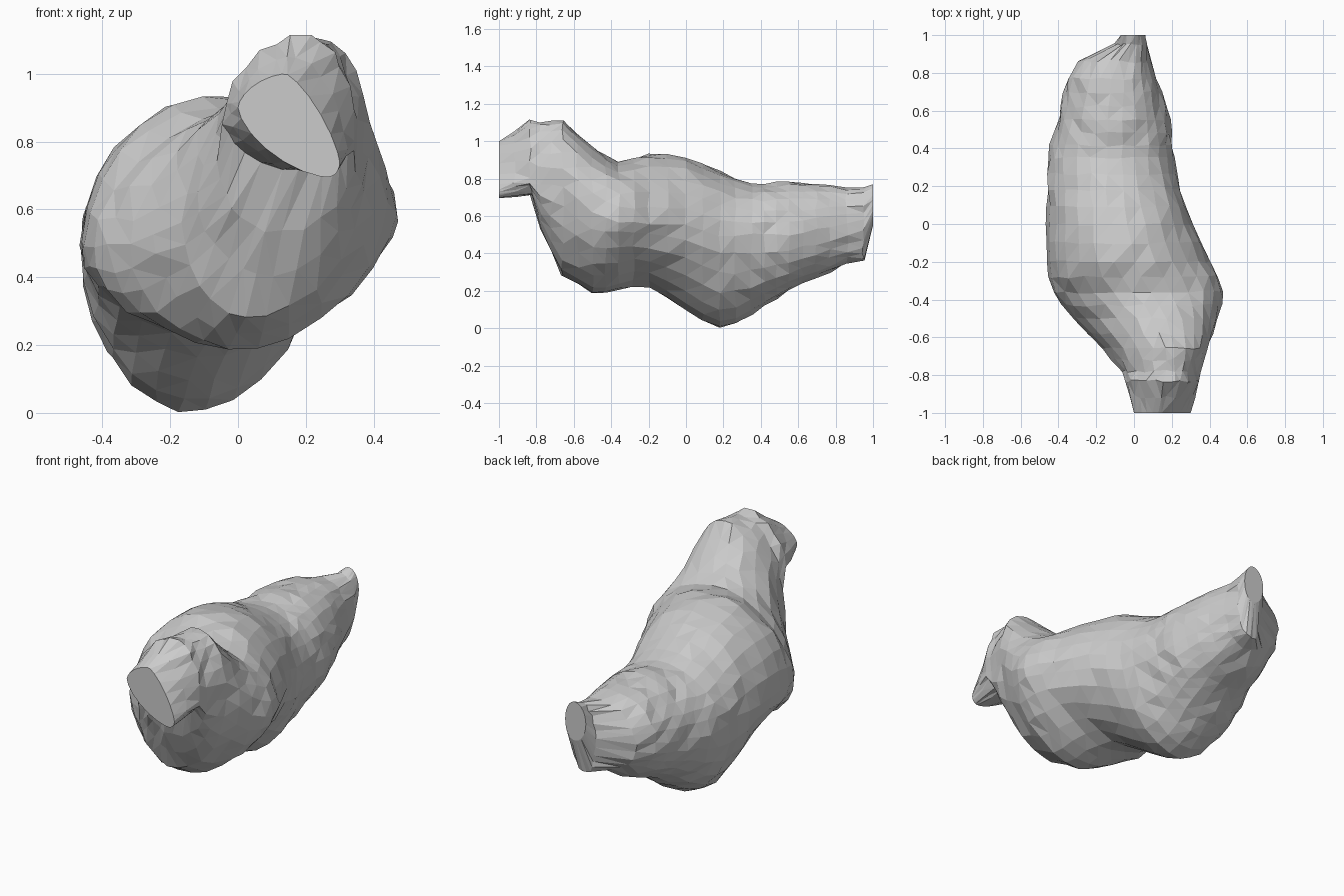
import bpy, bmesh, math, random

if "Cube" in bpy.data.objects:
    bpy.data.objects.remove(bpy.data.objects["Cube"])

random.seed(4)
SIDES = 26

# Cross-sections along the body: y, then (x, z) of left, right, top and bottom extremes
SECTIONS = [
    (-1.00, 0.00, .90, .30, .74, .14, 1.00, .26, .695),
    (-0.83, -.04, .85, .34, .80, .19, 1.11, .20, .71),
    (-0.78, -.06, .74, .35, .77, .19, 1.10, .10, .53),
    (-0.66, -.17, .56, .39, .76, .19, 1.11, .04, .28),
    (-0.50, -.32, .50, .44, .62, .13, .97, .02, .19),
    (-0.36, -.43, .49, .47, .57, .04, .89, .00, .21),
    (-0.20, -.46, .50, .40, .56, -.05, .93, -.04, .22),
    (0.00, -.46, .50, .31, .55, -.08, .91, -.10, .10),
    (0.18, -.46, .50, .25, .50, -.10, .84, -.13, .00),
    (0.35, -.46, .48, .21, .50, -.10, .78, -.13, .07),
    (0.55, -.40, .50, .19, .50, -.10, .78, -.12, .20),
    (0.77, -.35, .54, .12, .54, -.08, .77, -.10, .30),
    (0.86, -.29, .55, .09, .56, -.05, .75, -.07, .35),
    (0.95, -.10, .57, .07, .58, .00, .75, -.03, .36),
    (1.00, -.07, .66, .06, .66, .00, .77, .00, .55),
]

# Quarter exponents (y, exponent): below 1 is boxier, above 1 is flatter
UPPER_RIGHT = [(-1, 1.5), (-.83, .9), (-.5, .9), (-.3, 1), (1, 1)]
UPPER_LEFT = [(-1, 1.2), (-.83, 1), (-.66, 1.35), (-.5, 1.3), (-.3, 1), (1, 1)]
LOWER_RIGHT = [(-1, .9), (-.83, 1), (-.5, 1.1), (-.3, 1.35), (-.1, 1.25), (.2, 1.15),
               (.5, .95), (.7, .85), (1, .9)]
LOWER_LEFT = [(-1, 1.3), (-.78, 1.1), (-.5, 1), (1, 1)]


def lerp_table(table, y):
    for (y0, v0), (y1, v1) in zip(table, table[1:]):
        if y <= y1 + 1e-6:
            return v0 + (v1 - v0) * (y - y0) / (y1 - y0)


def slope(i):
    """Tangent of the cross-section values at section i."""
    a, b = SECTIONS[i - 1], SECTIONS[i + 1]
    return [(q - p) / (b[0] - a[0]) for p, q in zip(a, b)]


def section_at(y):
    """Blend neighbouring sections, smoothly along the trunk, straight at the ends."""
    for i in range(len(SECTIONS) - 1):
        a, b = SECTIONS[i], SECTIONS[i + 1]
        if y <= b[0] + 1e-6:
            h = b[0] - a[0]
            t = (y - a[0]) / h
            if a[0] < -0.6 or b[0] > 0.8:
                return [p + (q - p) * t for p, q in zip(a, b)]
            out = []
            for p, q, m, n in zip(a, b, slope(i), slope(i + 1)):
                out.append((2 * t**3 - 3 * t**2 + 1) * p + (t**3 - 2 * t**2 + t) * h * m
                           + (3 * t**2 - 2 * t**3) * q + (t**3 - t**2) * h * n)
            out[0] = y
            return out


def ring_points(sec, wobble):
    """Four joined quarter ovals through the extreme points."""
    y, xl, zl, xr, zr, xt, zt, xb, zb = sec
    pts = []
    for i in range(SIDES):
        a = 2 * math.pi * i / SIDES
        c, s = math.cos(a), math.sin(a)
        xs, zs = (xr, zr) if c > 0 else (xl, zl)
        xe, ze = (xt, zt) if s > 0 else (xb, zb)
        if s > 0:
            p = lerp_table(UPPER_RIGHT if c > 0 else UPPER_LEFT, y)
        else:
            p = lerp_table(LOWER_RIGHT if c > 0 else LOWER_LEFT, y)
        x = xe + (xs - xe) * abs(c) ** p + random.uniform(-wobble, wobble)
        z = zs + (ze - zs) * abs(s) ** p + random.uniform(-wobble, wobble)
        pts.append((x, y + random.uniform(-wobble, wobble), max(z, 0.0)))
    return pts


# Ring positions: every section plus evenly spread rings in the wide gaps
stations = []
for a, b in zip(SECTIONS, SECTIONS[1:]):
    n = max(1, round((b[0] - a[0]) / 0.08))
    stations += [a[0] + (b[0] - a[0]) * k / n for k in range(n)]
stations.append(1.0)

# Faceted lumpy body, lofted from the raised snout end to the narrow tail end
bm = bmesh.new()
rings = []
for y in stations:
    wobble = 0.0 if abs(y) > 0.99 else 0.008
    rings.append([bm.verts.new(p) for p in ring_points(section_at(y), wobble)])
for r0, r1 in zip(rings, rings[1:]):
    for i in range(SIDES):
        j = (i + 1) % SIDES
        bm.faces.new((r0[i], r0[j], r1[j], r1[i]))

# Flat end cuts
bm.faces.new(rings[0])
bm.faces.new(rings[-1])
sides = [f for f in bm.faces if len(f.verts) == 4]
bmesh.ops.triangulate(bm, faces=sides)
bmesh.ops.recalc_face_normals(bm, faces=bm.faces)

mesh = bpy.data.meshes.new("lumpy_body")
bm.to_mesh(mesh)
bm.free()
body = bpy.data.objects.new("lumpy_body", mesh)
bpy.context.collection.objects.link(body)
